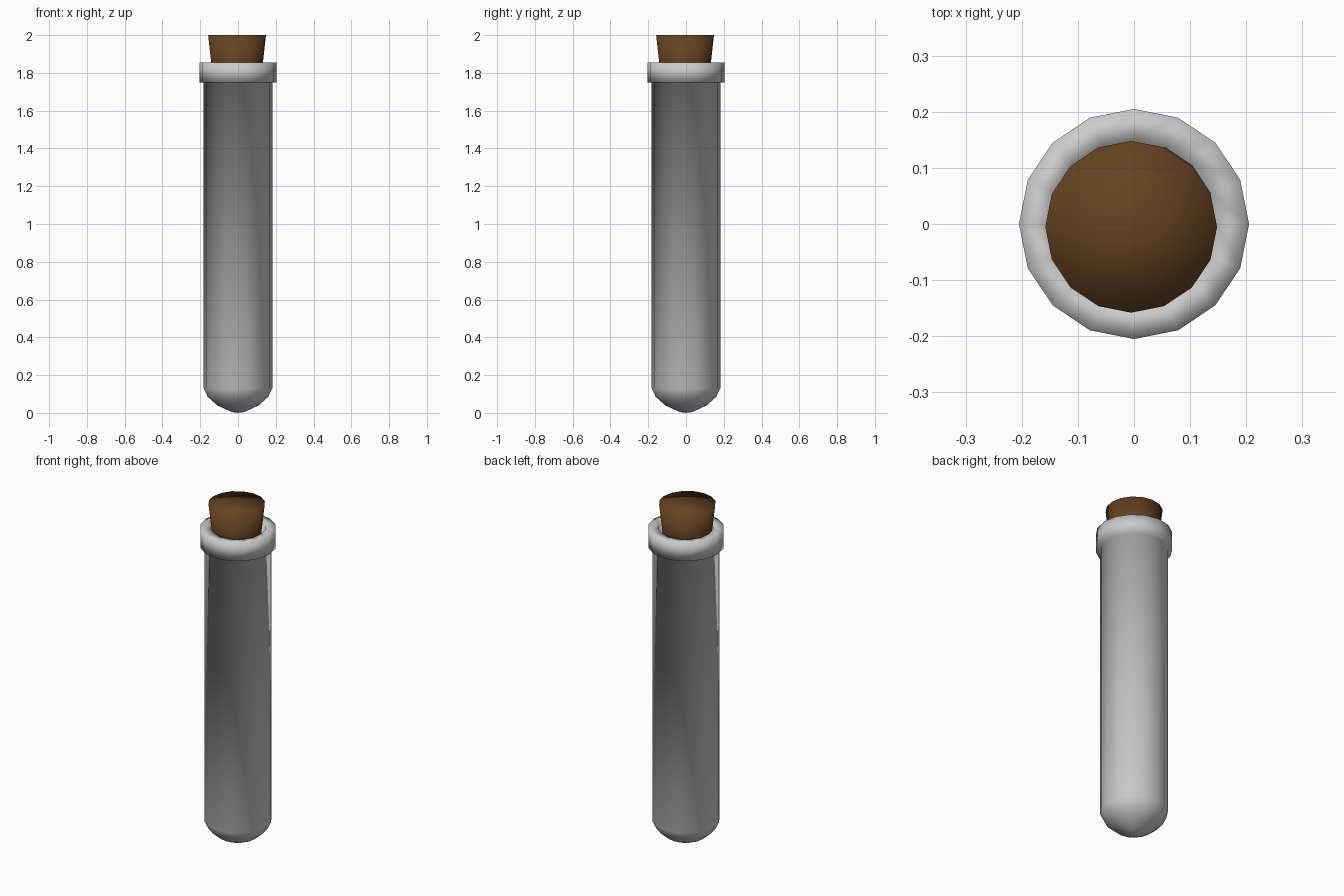
import bpy, bmesh, math

if "Cube" in bpy.data.objects:
    bpy.data.objects.remove(bpy.data.objects["Cube"])

SIDES = 16


def lathe(name, profile, center=(0, 0)):
    """Revolve (radius, z) points around z; a zero radius makes a pole."""
    bm = bmesh.new()
    rings = []
    for r, z in profile:
        n = SIDES if r > 0 else 1
        rings.append([bm.verts.new((center[0] + r * math.cos(2 * math.pi * i / SIDES),
                                    center[1] + r * math.sin(2 * math.pi * i / SIDES), z))
                      for i in range(n)])
    for a, b in zip(rings, rings[1:]):
        for i in range(SIDES):
            j = (i + 1) % SIDES
            quad = [a[i % len(a)], a[j % len(a)], b[j % len(b)], b[i % len(b)]]
            bm.faces.new(list(dict.fromkeys(quad)))
    bmesh.ops.recalc_face_normals(bm, faces=bm.faces[:])
    for f in bm.faces:
        f.smooth = True
    mesh = bpy.data.meshes.new(name)
    bm.to_mesh(mesh)
    bm.free()
    obj = bpy.data.objects.new(name, mesh)
    bpy.context.collection.objects.link(obj)
    return obj


# Hollow glass tube: rounded bottom, flared lip, then back down the inner wall
lathe("glass_tube", [
    (0, 0.0), (0.035, 0.005), (0.11, 0.04), (0.16, 0.085), (0.182, 0.13),
    (0.182, 1.75), (0.205, 1.75), (0.205, 1.855), (0.147, 1.855),
    (0.147, 0.14), (0.13, 0.095), (0.09, 0.055), (0.03, 0.02), (0, 0.016)])

# Tapered cork stopper, slightly off centre
cork = lathe("cork", [(0, 1.70), (0.12, 1.70), (0.153, 2.0), (0, 2.0)], (-0.005, -0.005))
mat = bpy.data.materials.new("cork_brown")
mat.diffuse_color = (0.13, 0.055, 0.015, 1)
mat.use_nodes = True
mat.node_tree.nodes["Principled BSDF"].inputs["Base Color"].default_value = mat.diffuse_color
cork.data.materials.append(mat)
